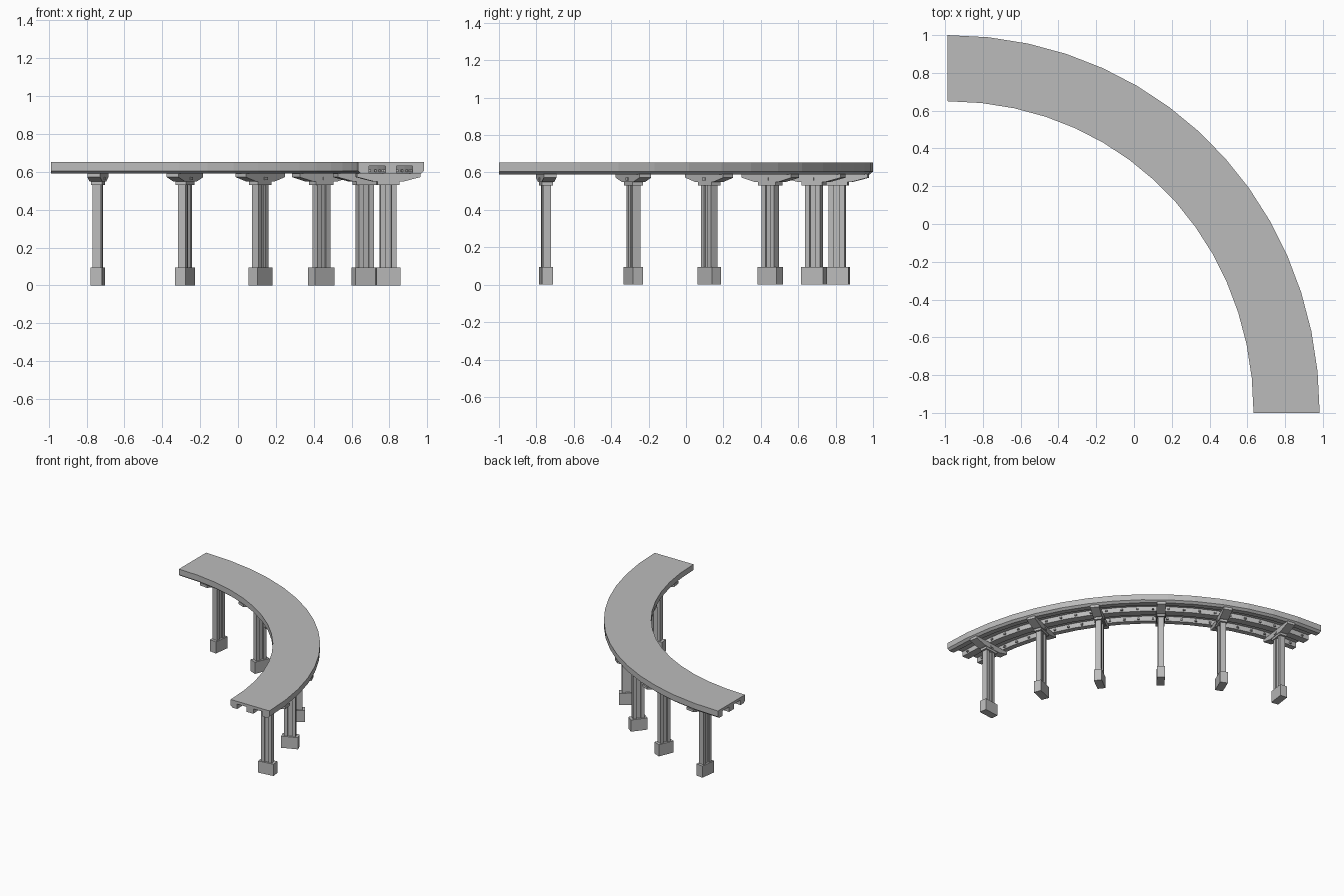
import bpy
import bmesh
from mathutils import Vector, Matrix

old = bpy.data.objects.get("Cube")
if old:
    bpy.data.objects.remove(old, do_unlink=True)

concrete = bpy.data.materials.new("concrete_grey")
concrete.use_nodes = True
GREY = (0.5, 0.5, 0.5, 1)
concrete.diffuse_color = GREY
concrete.node_tree.nodes["Principled BSDF"].inputs["Base Color"].default_value = GREY

# Centreline of the quarter turn, as one Bezier arc
CORNER = Vector((-0.988, -1, 0))
RX, RY, PULL = 1.796, 1.825, 0.5636
PATH = [CORNER + Vector(p) for p in
        ((0, RY, 0), (RX * PULL, RY, 0), (RX, RY * PULL, 0), (RX, 0, 0))]


def station(t):
    """Matrix at t along the path: x outward, y along, z up."""
    a, b, c, d = PATH
    u = 1 - t
    pos = a * u**3 + b * 3 * u * u * t + c * 3 * u * t * t + d * t**3
    along = ((b - a) * u * u + (c - b) * 2 * u * t + (d - c) * t * t).normalized()
    up = Vector((0, 0, 1))
    out = up.cross(along)
    m = Matrix((out, along, up)).transposed().to_4x4()
    m.translation = pos
    return m


def finish(bm, name, matrix=Matrix()):
    bmesh.ops.recalc_face_normals(bm, faces=bm.faces)
    mesh = bpy.data.meshes.new(name)
    bm.to_mesh(mesh)
    bm.free()
    mesh.materials.append(concrete)
    obj = bpy.data.objects.new(name, mesh)
    obj.matrix_world = matrix
    bpy.context.collection.objects.link(obj)
    return obj


def loft(name, rings, matrix=Matrix()):
    """Skin a list of equal closed rings and cap both ends."""
    bm = bmesh.new()
    loops = [[bm.verts.new(p) for p in ring] for ring in rings]
    n = len(loops[0])
    for lower, upper in zip(loops, loops[1:]):
        for i in range(n):
            j = (i + 1) % n
            bm.faces.new((lower[i], lower[j], upper[j], upper[i]))
    bm.faces.new(loops[0])
    bm.faces.new(loops[-1])
    return finish(bm, name, matrix)


def add_box(bm, size, centre, matrix=Matrix()):
    bmesh.ops.create_cube(bm, size=1, matrix=matrix @ Matrix.Translation(centre)
                          @ Matrix.Diagonal((*size, 1)))


def box(name, size, centre, matrix):
    bm = bmesh.new()
    add_box(bm, size, centre)
    finish(bm, name, matrix)


def mirrored(half):
    """Close a half outline by mirroring it across its first axis."""
    return half + [(-a, b) for a, b in reversed(half)]


# Deck: slab with two edge beams and a middle beam
TOP, UNDER, BOTTOM = 0.652, 0.63, 0.59
deck_profile = mirrored([(0.175, TOP), (0.175, 0.605), (0.157, BOTTOM),
                         (0.115, BOTTOM), (0.115, UNDER),
                         (0.03, UNDER), (0.03, BOTTOM)])
SEGMENTS = 15
loft("deck", [[station(i / SEGMENTS) @ Vector((s, 0, z)) for s, z in deck_profile]
              for i in range(SEGMENTS + 1)])

# Small lugs along the beam sides under the slab
bm = bmesh.new()
LUGS = 24
for i in range(LUGS):
    frame = station((i + 0.5) / LUGS)
    for s in (-0.11, -0.035, 0.035, 0.11):
        add_box(bm, (0.012, 0.016, 0.012), (s, 0, 0.606), frame)
finish(bm, "beam_lugs")

# Piers: footing, grooved column, neck plate, tapered head
PIERS = 6
column_half = [(0.043, -0.022), (0.043, 0.022), (0.016, 0.022),
               (0.016, 0.012)]
column_ring = column_half + [(-x, y) for x, y in reversed(column_half)]
column_ring += [(-0.043, -0.022), (-0.016, -0.022), (-0.016, -0.012),
                (0.016, -0.012), (0.016, -0.022)]
head_profile = mirrored([(0.168, 0.592), (0.168, 0.572), (0.075, 0.548)])

for i in range(PIERS):
    frame = station((i + 0.5) / PIERS)
    tag = f"_{i + 1}"
    box("pier_footing" + tag, (0.128, 0.06, 0.095), (0, 0, 0.0475), frame)
    loft("pier_column" + tag,
         [[(x, y, z) for x, y in column_ring] for z in (0.09, 0.535)], frame)
    box("pier_neck" + tag, (0.118, 0.06, 0.022), (0, 0, 0.541), frame)
    loft("pier_head" + tag,
         [[(s, y, z) for s, z in head_profile] for y in (-0.034, 0.034)], frame)
    box("head_anchor" + tag, (0.028, 0.078, 0.016), (0, 0, 0.565), frame)
